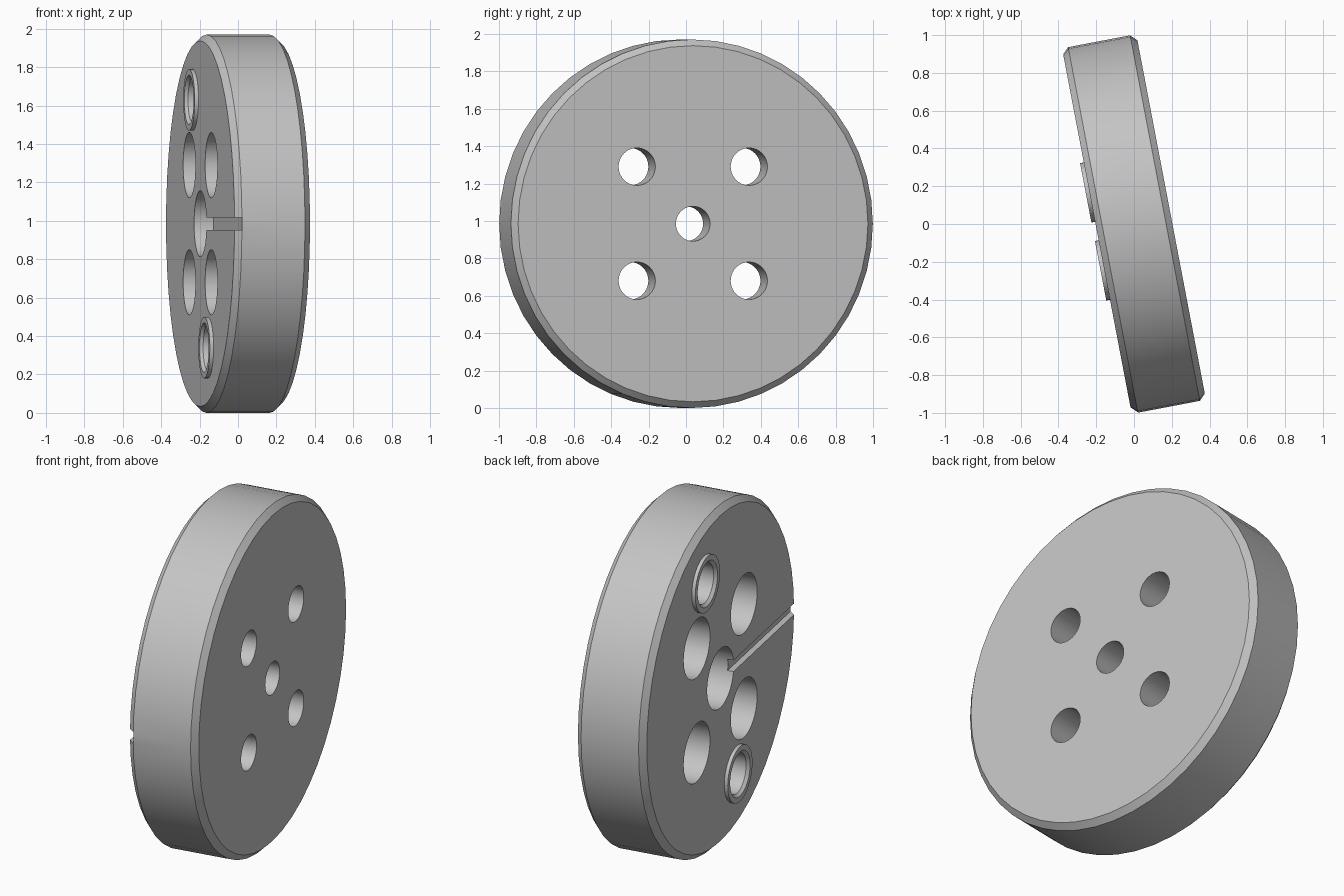
import bpy, bmesh, math
from mathutils import Matrix, Vector

cube = bpy.data.objects.get("Cube")
if cube:
    bpy.data.objects.remove(cube, do_unlink=True)

R, H, C = 0.985, 0.2, 0.033          # disc radius, half thickness, chamfer
TILT = math.radians(10.8)
s, c = math.sin(TILT), math.cos(TILT)

# Local frame: z is the disc axis (toward the slotted face), y is world up
FRAME = Matrix(((s, 0, -c, 0), (-c, 0, -s, 0), (0, 1, 0, R), (0, 0, 0, 1)))

steel = bpy.data.materials.new("grey steel")
steel.use_nodes = True
GREY = (0.55, 0.55, 0.55, 1)
steel.diffuse_color = GREY
steel.node_tree.nodes["Principled BSDF"].inputs["Base Color"].default_value = GREY


def finish(name, bm):
    """Turn a bmesh into an object with consistent normals."""
    bmesh.ops.recalc_face_normals(bm, faces=bm.faces)
    mesh = bpy.data.meshes.new(name)
    bm.to_mesh(mesh)
    bm.free()
    mesh.materials.append(steel)
    ob = bpy.data.objects.new(name, mesh)
    bpy.context.collection.objects.link(ob)
    return ob


def lathe(name, profile, n, at=(0, 0), closed=False):
    """Revolve (radius, z) points about the local axis; cap open ends."""
    bm = bmesh.new()
    rings = []
    for r, z in profile:
        angles = [2 * math.pi * i / n for i in range(n)]
        rings.append([bm.verts.new((at[0] + r * math.cos(a), at[1] + r * math.sin(a), z))
                      for a in angles])
    pairs = list(zip(rings, rings[1:]))
    if closed:
        pairs.append((rings[-1], rings[0]))
    else:
        bm.faces.new(rings[0])
        bm.faces.new(rings[-1])
    for a, b in pairs:
        for i in range(n):
            j = (i + 1) % n
            bm.faces.new((a[i], a[j], b[j], b[i]))
    return finish(name, bm)


def cut(target, cutter):
    """Subtract the cutter from the target and remove it."""
    cutter.hide_render = True
    bpy.context.view_layer.objects.active = target
    mod = target.modifiers.new("cut", "BOOLEAN")
    mod.operation, mod.solver, mod.object = "DIFFERENCE", "EXACT", cutter
    bpy.ops.object.modifier_apply(modifier=mod.name)
    bpy.data.objects.remove(cutter, do_unlink=True)


# Chamfered disc
disc = lathe("disc", [(R - C, -H), (R, C - H), (R, H - C), (R - C, H)], 48)

# Counterbored holes: one in the centre, four on a square
bores = [(0, 0, 0.093, 0.172)]
bores += [(x, y, 0.1, 0.17) for x in (-0.305, 0.305) for y in (-0.305, 0.305)]
for x, y, small, large in bores:
    profile = [(small, -0.3), (small, 0), (large, 0), (large, 0.3)]
    cut(disc, lathe("bore_cutter", profile, 40, (x, y)))

# Radial slot from the centre bore to the rim
bm = bmesh.new()
bmesh.ops.create_cube(bm, size=1)
bmesh.ops.scale(bm, vec=Vector((1.1, 0.065, 0.1)), verts=bm.verts)
bmesh.ops.translate(bm, vec=Vector((0.65, 0, H - 0.034 + 0.05)), verts=bm.verts)
cut(disc, finish("slot_cutter", bm))

# Two raised bushings in blind holes, diagonally opposite
parts = [disc]
for name, at in (("upper_bushing", (-0.21, 0.645)), ("lower_bushing", (0.21, -0.645))):
    cut(disc, lathe("bushing_cutter", [(0.125, 0), (0.125, 0.3)], 40, at))
    profile = [(0.115, -0.01), (0.135, -0.01), (0.135, H - 0.01), (0.16, H - 0.01),
               (0.16, H + 0.02), (0.129, H + 0.02), (0.115, H + 0.003)]
    parts.append(lathe(name, profile, 40, at, closed=True))

# Stand the parts up and smooth the curved walls
for ob in parts:
    ob.data.transform(FRAME)
    bpy.ops.object.select_all(action="DESELECT")
    ob.select_set(True)
    bpy.context.view_layer.objects.active = ob
    bpy.ops.object.shade_smooth_by_angle(angle=math.radians(25))
